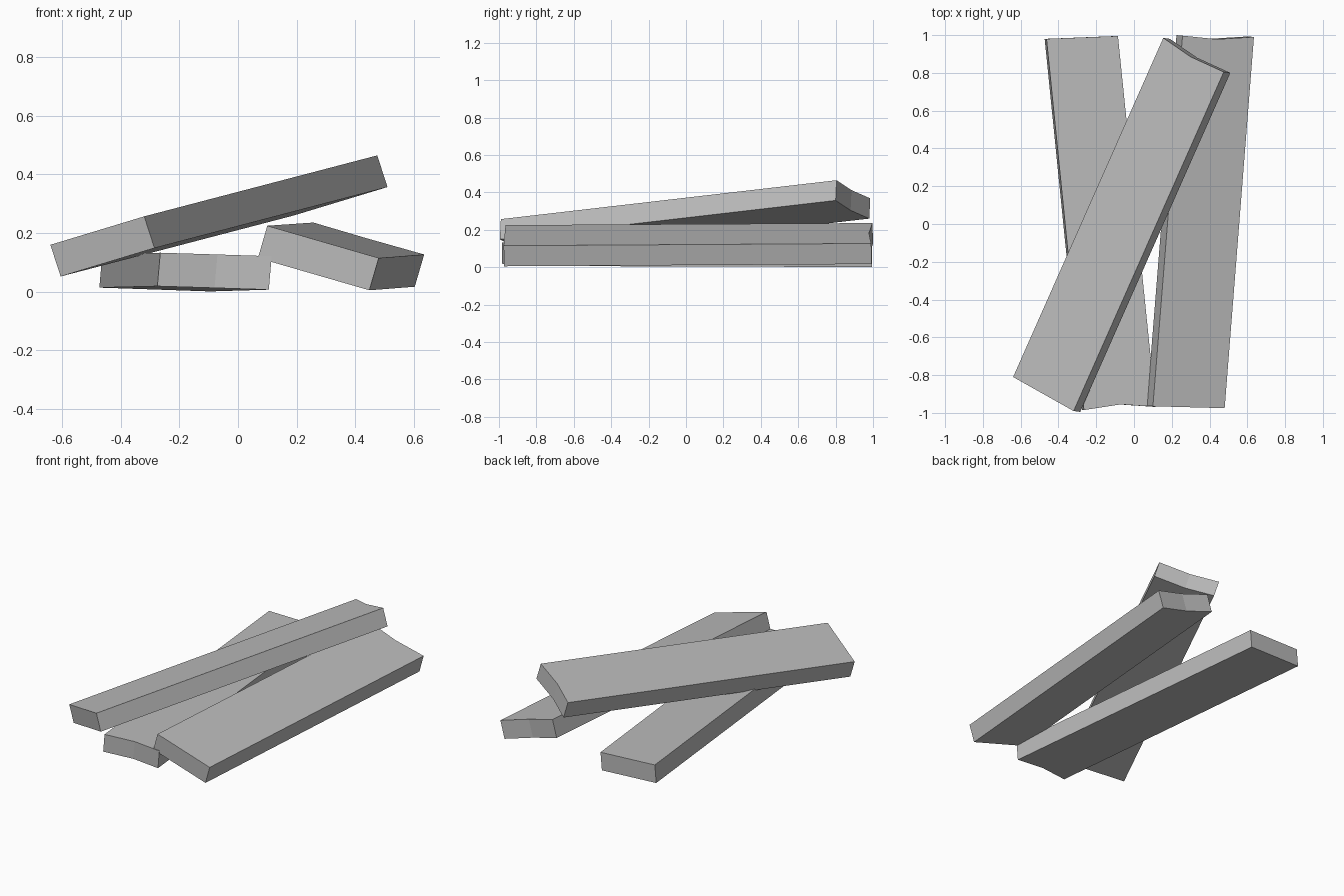
import bpy
import bmesh
from mathutils import Vector

cube = bpy.data.objects.get("Cube")
if cube:
    bpy.data.objects.remove(cube, do_unlink=True)

# One flat grey for all boards
grey = bpy.data.materials.new("plank_grey")
grey.use_nodes = True
colour = (0.5, 0.5, 0.5, 1)
grey.diffuse_color = colour
grey.node_tree.nodes["Principled BSDF"].inputs["Base Color"].default_value = colour


def plank(name, top_outline, thickness):
    """Extrude a top outline along a thickness vector into a board."""
    bm = bmesh.new()
    top = bm.faces.new([bm.verts.new(p) for p in top_outline])
    result = bmesh.ops.extrude_face_region(bm, geom=[top], use_keep_orig=True)
    lower = [g for g in result["geom"] if isinstance(g, bmesh.types.BMVert)]
    bmesh.ops.translate(bm, verts=lower, vec=Vector(thickness))
    bmesh.ops.recalc_face_normals(bm, faces=bm.faces)
    mesh = bpy.data.meshes.new(name)
    bm.to_mesh(mesh)
    bm.free()
    mesh.materials.append(grey)
    obj = bpy.data.objects.new(name, mesh)
    bpy.context.collection.objects.link(obj)


# Board leaning across the other two, broken at the back end
plank("leaning_plank",
      [(-0.64, -0.81, 0.16), (-0.32, -0.99, 0.257), (0.475, 0.805, 0.465),
       (0.30, 0.885, 0.412), (0.155, 0.985, 0.368)],
      (0.035, -0.005, -0.108))

# Flat board on the ground, broken at the front end
plank("right_plank",
      [(-0.265, -0.985, 0.133), (-0.07, -0.955, 0.127), (0.115, -0.968, 0.121),
       (-0.085, 0.995, 0.115), (-0.463, 0.98, 0.128)],
      (-0.01, 0, -0.114))

# Board tilted against the flat one, broken at the back end
plank("left_plank",
      [(0.10, -0.965, 0.225), (0.48, -0.975, 0.115), (0.635, 0.99, 0.127),
       (0.44, 0.978, 0.182), (0.257, 0.997, 0.236)],
      (-0.032, 0.003, -0.11))
